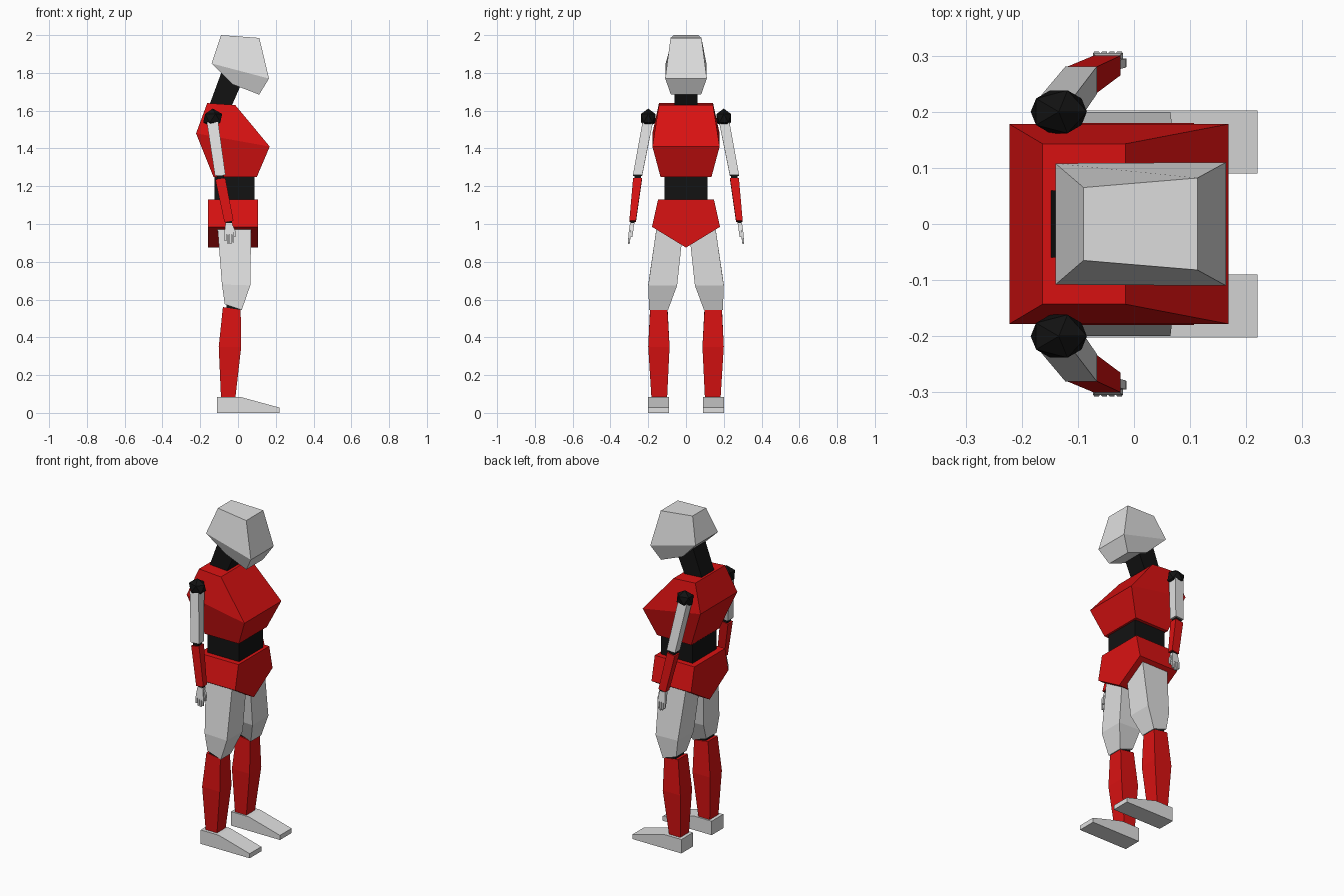
import bpy, bmesh
from mathutils import Vector

if "Cube" in bpy.data.objects:
    bpy.data.objects.remove(bpy.data.objects["Cube"])


def material(name, rgb):
    m = bpy.data.materials.new(name)
    m.diffuse_color = (*rgb, 1)
    m.use_nodes = True
    m.node_tree.nodes["Principled BSDF"].inputs["Base Color"].default_value = m.diffuse_color
    return m


RED = material("red", (0.70, 0.006, 0.006))
GREY = material("light grey", (0.74, 0.74, 0.74))
BLACK = material("black", (0.006, 0.006, 0.006))


def finish(name, bm, mat):
    bmesh.ops.recalc_face_normals(bm, faces=bm.faces)
    me = bpy.data.meshes.new(name)
    bm.to_mesh(me)
    bm.free()
    me.materials.append(mat)
    ob = bpy.data.objects.new(name, me)
    bpy.context.collection.objects.link(ob)
    return ob


def loft(name, mat, rings, side=1):
    """Each ring is a back edge and a front edge, given as (x, z, y0, y1)."""
    bm = bmesh.new()
    loops = []
    for (xb, zb, b0, b1), (xf, zf, f0, f1) in rings:
        pts = [(xb, b0, zb), (xf, f0, zf), (xf, f1, zf), (xb, b1, zb)]
        loops.append([bm.verts.new((x, y * side, z)) for x, y, z in pts])
    bm.faces.new(loops[0])
    bm.faces.new(loops[-1])
    for a, b in zip(loops, loops[1:]):
        for i in range(4):
            j = (i + 1) % 4
            bm.faces.new((a[i], a[j], b[j], b[i]))
    return finish(name, bm, mat)


def sym(xb, zb, wb, xf, zf, wf):
    return (xb, zb, -wb, wb), (xf, zf, -wf, wf)


def flat(z, x0, x1, y0, y1, dz=0):
    """Rectangular ring; dz lowers the front edge."""
    return (x0, z, y0, y1), (x1, z - dz, y0, y1)


def prism(name, mat, profile, offset, side=1):
    """Extrude a closed outline of 3D points along an offset."""
    bm = bmesh.new()
    f = bm.faces.new([bm.verts.new((x, y * side, z)) for x, y, z in profile])
    g = bmesh.ops.extrude_face_region(bm, geom=[f])
    move = Vector((offset[0], offset[1] * side, offset[2]))
    bmesh.ops.translate(bm, vec=move, verts=[
        v for v in g["geom"] if isinstance(v, bmesh.types.BMVert)])
    return finish(name, bm, mat)


# Head, neck and torso
loft("head", GREY, [
    sym(-0.09, 2.0, 0.065, 0.113, 1.985, 0.082),
    sym(-0.14, 1.85, 0.108, 0.164, 1.77, 0.110),
    sym(-0.03, 1.74, 0.075, 0.112, 1.685, 0.080)])
loft("neck", BLACK, [
    sym(-0.085, 1.81, 0.06, 0.03, 1.77, 0.06),
    sym(-0.155, 1.62, 0.06, -0.04, 1.61, 0.06)])
loft("chest", RED, [
    sym(-0.163, 1.64, 0.143, -0.015, 1.63, 0.143),
    sym(-0.222, 1.48, 0.178, 0.168, 1.41, 0.178),
    sym(-0.13, 1.25, 0.135, 0.10, 1.25, 0.135)])
loft("waist", BLACK, [
    sym(-0.125, 1.27, 0.115, 0.088, 1.27, 0.115),
    sym(-0.125, 1.11, 0.115, 0.088, 1.11, 0.115)])
prism("pelvis", RED, [(-0.16, y, z) for y, z in (
    (-0.148, 1.13), (0.148, 1.13), (0.18, 0.985), (0, 0.875), (-0.18, 0.985))],
    (0.267, 0, 0))

for side, tag in ((-1, "right"), (1, "left")):
    # Leg
    loft(tag + "_thigh", GREY, [
        ((-0.11, 1.0, 0.012, 0.153), (0.07, 1.0, 0.012, 0.153)),
        ((-0.085, 0.68, 0.047, 0.2), (0.065, 0.675, 0.047, 0.2)),
        ((-0.07, 0.575, 0.095, 0.195), (0.02, 0.545, 0.095, 0.195))], side)
    loft(tag + "_knee", BLACK, [
        flat(0.59, -0.06, 0.015, 0.105, 0.187, 0.02),
        flat(0.54, -0.06, 0.012, 0.105, 0.187, 0.02)], side)
    loft(tag + "_shin", RED, [
        flat(0.56, -0.08, 0.014, 0.098, 0.19, 0.015),
        flat(0.35, -0.102, 0.017, 0.087, 0.2),
        flat(0.08, -0.09, -0.014, 0.10, 0.183)], side)
    prism(tag + "_foot", GREY, [(x, 0.09, z) for x, z in (
        (-0.11, 0), (0.22, 0), (0.22, 0.028), (0.01, 0.085), (-0.11, 0.085))],
        (0, 0.112, 0), side)

    # Shoulder ball
    bm = bmesh.new()
    bmesh.ops.create_icosphere(bm, subdivisions=1, radius=1)
    for v in bm.verts:
        v.co = Vector((-0.134 + v.co.x * 0.056,
                       side * (0.2 + v.co.y * 0.045), 1.56 + v.co.z * 0.051))
    finish(tag + "_shoulder", bm, BLACK)

    # Arm
    loft(tag + "_upper_arm", GREY, [
        flat(1.54, -0.165, -0.105, 0.175, 0.23),
        flat(1.255, -0.122, -0.066, 0.232, 0.281, -0.004)], side)
    loft(tag + "_elbow", BLACK, [
        flat(1.265, -0.113, -0.076, 0.238, 0.273),
        flat(1.225, -0.111, -0.074, 0.238, 0.273)], side)
    loft(tag + "_forearm", RED, [
        flat(1.235, -0.12, -0.067, 0.233, 0.28, -0.008),
        flat(1.01, -0.072, -0.024, 0.265, 0.3, -0.008)], side)
    loft(tag + "_wrist", BLACK, [
        flat(1.02, -0.065, -0.032, 0.272, 0.294),
        flat(1.0, -0.065, -0.032, 0.272, 0.294)], side)

    # Hand with four fingers and a thumb
    loft(tag + "_palm", GREY, [
        flat(1.006, -0.066, -0.03, 0.272, 0.296),
        flat(0.945, -0.073, -0.02, 0.291, 0.305)], side)
    for i, tip in enumerate((0.91, 0.898, 0.895, 0.903)):
        x = -0.073 + i * 0.0136
        loft(f"{tag}_finger_{i + 1}", GREY, [
            flat(0.95, x, x + 0.0115, 0.291, 0.304),
            flat(tip, x + 0.002, x + 0.011, 0.298, 0.307)], side)
    loft(tag + "_thumb", GREY, [
        flat(0.99, -0.04, -0.026, 0.276, 0.292),
        flat(0.965, -0.028, -0.014, 0.279, 0.295),
        flat(0.93, -0.024, -0.013, 0.284, 0.295)], side)
